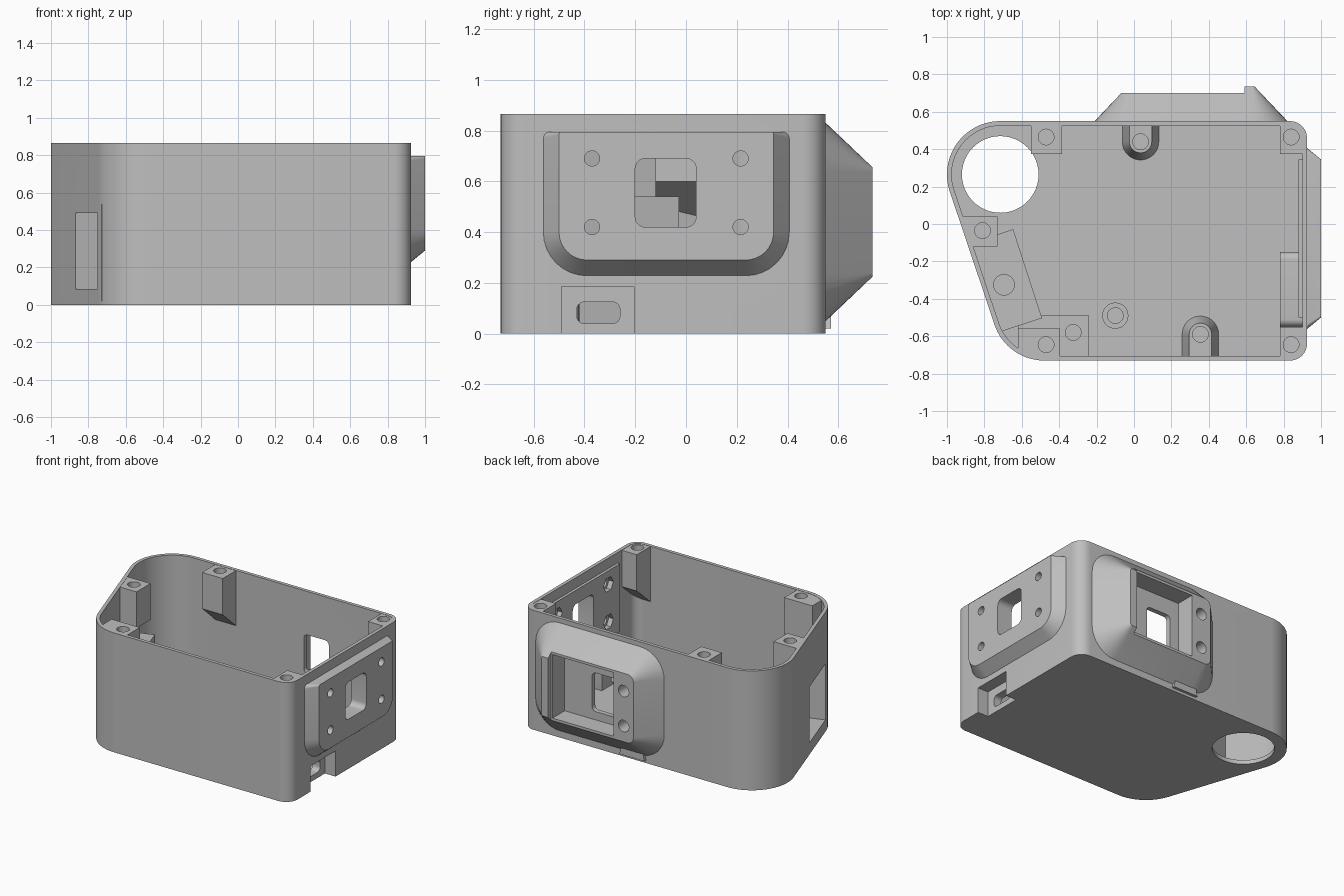
import bpy, bmesh, math
from mathutils import Vector

if "Cube" in bpy.data.objects:
    bpy.data.objects.remove(bpy.data.objects["Cube"])

grey = bpy.data.materials.new("light grey plastic")
grey.use_nodes = True
COLOUR = (0.52, 0.52, 0.52, 1)
grey.diffuse_color = COLOUR
grey.node_tree.nodes["Principled BSDF"].inputs["Base Color"].default_value = COLOUR
TOP, FLOOR, WALL = 0.865, 0.03, 0.025


# helpers: solids lofted through rings of points
def loft(name, rings):
    bm = bmesh.new()
    vs = [[bm.verts.new(p) for p in r] for r in rings]
    n = len(rings[0])
    for a, b in zip(vs, vs[1:]):
        for i in range(n):
            j = (i + 1) % n
            bm.faces.new((a[i], a[j], b[j], b[i]))
    bm.faces.new(vs[0])
    bm.faces.new(vs[-1])
    bmesh.ops.recalc_face_normals(bm, faces=bm.faces)
    me = bpy.data.meshes.new(name)
    bm.to_mesh(me)
    bm.free()
    me.materials.append(grey)
    ob = bpy.data.objects.new(name, me)
    bpy.context.collection.objects.link(ob)
    return ob


def place(pts, h, axis):
    return [{"x": (h, p, q), "y": (p, h, q), "z": (p, q, h)}[axis] for p, q in pts]


def prism(name, pts, a, b, axis="z"):
    return loft(name, [place(pts, a, axis), place(pts, b, axis)])


def arc(cx, cy, r, a0, a1, n=8):
    return [(cx + r * math.cos(math.radians(a0 + (a1 - a0) * i / n)),
             cy + r * math.sin(math.radians(a0 + (a1 - a0) * i / n))) for i in range(n + 1)]


def circle(cx, cy, r, n=28):
    return arc(cx, cy, r, 0, 360, n)[:-1]


def rect(x0, x1, y0, y1):
    return [(x0, y0), (x1, y0), (x1, y1), (x0, y1)]


def round_rect(x0, x1, y0, y1, low, high):
    return (arc(x0 + low, y0 + low, low, 180, 270) + arc(x1 - low, y0 + low, low, 270, 360)
            + arc(x1 - high, y1 - high, high, 0, 90) + arc(x0 + high, y1 - high, high, 90, 180))


def boolean(parts, tool, mode="DIFFERENCE"):
    for ob in parts:
        m = ob.modifiers.new("cut", "BOOLEAN")
        m.operation, m.solver, m.object = mode, "EXACT", tool
        bpy.context.view_layer.objects.active = ob
        bpy.ops.object.modifier_apply(modifier=m.name)
    bpy.data.objects.remove(tool)


def cut(parts, pts, a, b, axis="z"):
    boolean(parts, prism("cutter", pts, a, b, axis))


# case footprint: large round corner, slanted side, three smaller corners
def outline(d):
    return (arc(-0.715, 0.265, 0.285 - d, 90, 198, 24)
            + arc(-0.48, -0.45, 0.28 - d, 198, 270, 16)
            + arc(0.835, -0.64, 0.09 - d, 270, 360)
            + arc(0.835, 0.46, 0.09 - d, 0, 90))


def slant(t, off):
    along, inward = Vector((0.309, -0.951)), Vector((0.951, 0.309))
    p = Vector((-0.986, 0.177)) + along * t + inward * off
    return (p.x, p.y)


def slant_rect(t0, t1, o0, o1):
    return [slant(t0, o0), slant(t1, o0), slant(t1, o1), slant(t0, o1)]


def clip(ob):
    boolean([ob], prism("clip", outline(0.01), 0.01, TOP - 0.002), "INTERSECT")


# case shell with a cable hole in the floor
case = prism("case", outline(0), 0, TOP)
cut([case], outline(WALL), FLOOR, 1)
cut([case], circle(-0.715, 0.265, 0.205, 48), -0.1, 0.1)

# lid screw bosses with sloped undersides
bosses = [
    ("back_right_boss", (-0.47, 0.465), (-0.55, -0.385, 0.375, 0.56), "back"),
    ("back_left_boss", (0.84, 0.465), (0.78, 0.93, 0.375, 0.56), "back"),
    ("front_left_boss", (0.84, -0.645), (0.78, 0.93, -0.74, -0.55), "front"),
    ("front_right_boss", (-0.47, -0.645), (-0.62, -0.395, -0.74, -0.56), "front"),
    ("side_boss", (-0.81, -0.035), (-1, -0.73, -0.12, 0.04), "side")]
for name, (hx, hy), (x0, x1, y0, y1), wall in bosses:
    low = {"back": (x0, x1, y1 - 0.03, y1), "front": (x0, x1, y0, y0 + 0.03),
           "side": (x0, x0 + 0.08, y0, y1)}[wall]
    full = rect(x0, x1, y0, y1)
    boss = loft(name, [place(rect(*low), 0.46, "z"), place(full, 0.6, "z"), place(full, 0.9, "z")])
    clip(boss)
    cut([boss, case], circle(hx, hy, 0.042), 0.65, 1)

# tapered floor posts against the walls
for name, cx, cy, s in [("back_post", 0.035, 0.44, -1), ("front_post", 0.355, -0.59, 1)]:
    rings = []
    for z, r in [(0.02, 0.1), (0.2, 0.06)]:
        u = [(cx - r, cy - s * 0.13)] + arc(cx, cy, r, 180, 180 - s * 180, 16) + [(cx + r, cy - s * 0.13)]
        rings.append(place(u, z, "z"))
    post = loft(name, rings)
    cut([post], circle(cx, cy, 0.042), 0.08, 0.4)

# standoff and corner block on the floor
standoff = prism("standoff", circle(-0.1, -0.49, 0.07), 0.02, 0.12)
cut([standoff], circle(-0.1, -0.49, 0.042), 0.05, 0.4)
block = prism("corner_block", rect(-0.62, -0.24, -0.74, -0.49), 0.02, 0.2)
clip(block)
cut([block], circle(-0.325, -0.58, 0.042), 0.08, 0.4)

# pocket housing in the slanted side, open to the outside
housing = prism("slanted_housing", slant_rect(0.3, 0.8, 0.01, 0.26), 0.02, 0.54)
cut([housing, case], slant_rect(0.37, 0.74, -0.1, 0.18), 0.085, 0.49)
cut([housing], circle(-0.695, -0.325, 0.055), 0.4, 0.7)

# back mount: sloped block with a raised rib, pocket and window
mount = loft("back_mount", [
    place(round_rect(-0.22, 0.83, 0.04, 0.84, 0.2, 0.2), 0.54, "y"),
    place(round_rect(-0.035, 0.645, 0.225, 0.655, 0.015, 0.015), 0.735, "y")])
cut([mount], rect(-0.5, 0.59, -0.1, 1), 0.7, 0.9, "y")
cut([mount], rect(0.09, 0.58, 0.21, 0.67), 0.56, 0.9, "y")
cut([mount, case], round_rect(0.16, 0.36, 0.27, 0.55, 0.03, 0.03), 0.45, 0.65, "y")
for z in (0.305, 0.558):
    cut([mount], circle(0.01, z, 0.042), 0.6, 0.8, "y")

# side plate with window, four screw holes and nut recesses behind
plate = loft("side_plate", [
    place(round_rect(-0.57, 0.415, 0.22, 0.795, 0.18, 0.03), 0.915, "x"),
    place(round_rect(-0.5, 0.345, 0.29, 0.795, 0.11, 0.01), 1, "x")])
backing = prism("plate_backing", rect(-0.5, 0.345, 0.3, 0.79), 0.88, 0.91, "x")
cut([plate, backing, case], round_rect(-0.2, 0.04, 0.42, 0.69, 0.04, 0.04), 0.8, 1.1, "x")
for y in (-0.37, 0.215):
    for z in (0.42, 0.69):
        cut([plate], circle(y, z, 0.03), 0.8, 1.1, "x")
        cut([backing, case], circle(y, z, 0.055, 6), 0.8, 0.95, "x")

# socket bay at the bottom of the side wall
bay = prism("socket_bay", round_rect(-0.55, -0.15, 0.01, 0.25, 0.02, 0.04), 0.78, 0.915, "x")
cut([bay, case], rect(-0.49, -0.205, -0.1, 0.185), 0.84, 1.1, "x")
cut([bay], round_rect(-0.43, -0.26, 0.04, 0.125, 0.03, 0.03), 0.7, 0.9, "x")

# smooth the curved walls, keep edges crisp
for ob in bpy.context.scene.objects:
    if ob.type == "MESH":
        bpy.ops.object.select_all(action="DESELECT")
        ob.select_set(True)
        bpy.context.view_layer.objects.active = ob
        bpy.ops.object.shade_smooth_by_angle(angle=math.radians(25))
